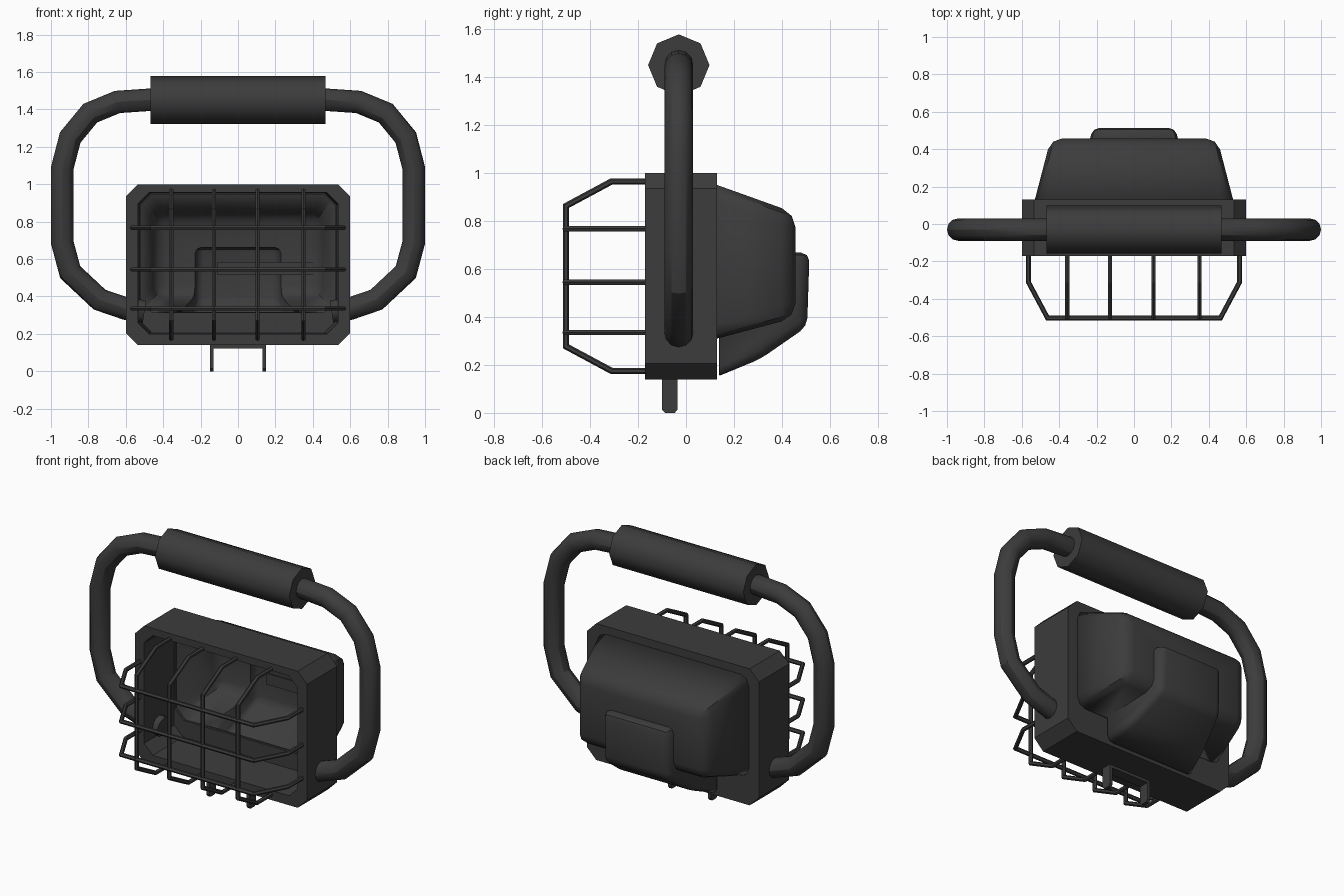
import bpy, bmesh, math
from mathutils import Vector

cube = bpy.data.objects.get("Cube")
if cube:
    bpy.data.objects.remove(cube)

dark = bpy.data.materials.new("dark_grey")
dark.use_nodes = True
dark.diffuse_color = (0.045, 0.045, 0.045, 1)
dark.node_tree.nodes["Principled BSDF"].inputs["Base Color"].default_value = dark.diffuse_color


def finish(name, bm, angle=None):
    """Turn a bmesh into a named object, smooth below the given angle."""
    bmesh.ops.recalc_face_normals(bm, faces=bm.faces)
    mesh = bpy.data.meshes.new(name)
    bm.to_mesh(mesh)
    bm.free()
    mesh.materials.clear()
    mesh.materials.append(dark)
    obj = bpy.data.objects.new(name, mesh)
    bpy.context.collection.objects.link(obj)
    if angle:
        smooth(obj, angle)
    return obj


def smooth(obj, angle):
    bpy.ops.object.select_all(action='DESELECT')
    obj.select_set(True)
    bpy.context.view_layer.objects.active = obj
    bpy.ops.object.shade_smooth_by_angle(angle=math.radians(angle))


def loft(bm, rings, caps=True, loop=False):
    """Skin rings of points with quads."""
    rows = [[bm.verts.new(p) for p in ring] for ring in rings]
    pairs = list(zip(rows, rows[1:]))
    if loop:
        pairs.append((rows[-1], rows[0]))
    for a, b in pairs:
        for i in range(len(a)):
            j = (i + 1) % len(a)
            bm.faces.new((a[i], a[j], b[j], b[i]))
    if caps:
        bm.faces.new(rows[0])
        bm.faces.new(rows[-1])


def tube(name, path, normal, radius, sides, turn=0.0, angle=None):
    """Round bar with mitred corners along a flat path."""
    pts = [Vector(p) for p in path]
    n = Vector(normal)
    rings = []
    for i, p in enumerate(pts):
        a = (p - pts[i - 1]).normalized() if i else (pts[1] - p).normalized()
        b = (pts[i + 1] - p).normalized() if i < len(pts) - 1 else a
        t = (a + b).normalized()
        side = n.cross(t) / t.dot(a)
        ring = []
        for k in range(sides):
            ang = 2 * math.pi * k / sides + turn
            ring.append(p + radius * (side * math.cos(ang) + n * math.sin(ang)))
        rings.append(ring)
    bm = bmesh.new()
    loft(bm, rings)
    return finish(name, bm, angle)


def chamfered(y, hw, low, high, c):
    """Rectangle with cut corners, facing along y."""
    return [(-hw + c, y, low), (hw - c, y, low), (hw, y, low + c), (hw, y, high - c),
            (hw - c, y, high), (-hw + c, y, high), (-hw, y, high - c), (-hw, y, low + c)]


def block(name, x, y, z):
    bm = bmesh.new()
    loft(bm, [[(x[0], y[0], h), (x[1], y[0], h), (x[1], y[1], h), (x[0], y[1], h)] for h in z])
    return finish(name, bm)


def soften(bm, width):
    """Round every edge that does not lie on the open front."""
    edges = [e for e in bm.edges if max(v.co.y for v in e.verts) > 0.15]
    bmesh.ops.bevel(bm, geom=edges, offset=width, segments=2, profile=0.5,
                    affect='EDGES', clamp_overlap=True)


# Deep front frame with a hole in its back wall
FRONT, BACK = -0.17, 0.13
bm = bmesh.new()
loft(bm, [chamfered(BACK, 0.52, 0.315, 0.945, 0.06), chamfered(BACK, 0.6, 0.14, 1.0, 0.065),
          chamfered(FRONT, 0.6, 0.14, 1.0, 0.065), chamfered(FRONT, 0.535, 0.2, 0.955, 0.06),
          chamfered(BACK - 0.015, 0.525, 0.21, 0.95, 0.06),
          chamfered(BACK - 0.015, 0.52, 0.315, 0.945, 0.06)], caps=False, loop=True)
finish("frame", bm)

# Tapered rear housing
bm = bmesh.new()
loft(bm, [[(-hw, y, lo), (hw, y, lo), (hw, y, hi), (-hw, y, hi)]
          for y, hw, lo, hi in ((BACK, 0.53, 0.31, 0.95), (0.457, 0.445, 0.397, 0.833))])
soften(bm, 0.06)
housing = finish("rear_housing", bm)

# Junction box low on the back, flaring toward the frame
bm = bmesh.new()
side = [(0.14, 0.155), (0.31, 0.225), (0.505, 0.36), (0.515, 0.668), (0.14, 0.668)]
loft(bm, [[(s * (0.22 + 0.25 * (0.515 - y)), y, z) for y, z in side] for s in (-1, 1)])
soften(bm, 0.035)
box = finish("junction_box", bm)

# Merge the two and open them toward the front
mod = housing.modifiers.new("join", 'BOOLEAN')
mod.operation = 'UNION'
mod.solver = 'EXACT'
mod.object = box
bpy.context.view_layer.update()
merged = housing.evaluated_get(bpy.context.evaluated_depsgraph_get())
bm = bmesh.new()
bm.from_mesh(merged.to_mesh())
bm.normal_update()
gone = [f for f in bm.faces if f.normal.y < -0.95 and f.calc_center_median().y < 0.15]
bmesh.ops.delete(bm, geom=gone, context='FACES')
for f in bm.faces:
    f.material_index = 0
bpy.data.objects.remove(housing)
bpy.data.objects.remove(box)
housing = finish("rear_housing", bm, 40)
shell = housing.modifiers.new("wall", 'SOLIDIFY')
shell.thickness = 0.008
shell.offset = -1

# Lamp strip inside the housing
block("lamp_strip", (-0.11, 0.41), (0.435, 0.444), (0.515, 0.585))

# Carrying handle, one side mirrored to the other
HY = -0.03
half = [(0.5, 0.32), (0.6, 0.335), (0.74, 0.383), (0.897, 0.53), (0.94, 0.69), (0.94, 1.085),
        (0.897, 1.25), (0.79, 1.38), (0.645, 1.44), (0.47, 1.452)]
path = [(x, HY, z) for x, z in half] + [(-x, HY, z) for x, z in reversed(half)]
tube("handle", path, (0, 1, 0), 0.06, 12, angle=30)
tube("grip", [(-0.468, HY, 1.45), (0.468, HY, 1.45)], (0, 1, 0), 0.128, 8, angle=50)

# Wire guard
upright = [(FRONT + 0.02, 0.965), (-0.31, 0.965), (-0.5, 0.863),
           (-0.5, 0.277), (-0.31, 0.175), (FRONT + 0.02, 0.175)]
for i, x in enumerate((-0.357, -0.128, 0.105, 0.35)):
    tube(f"guard_upright_{i + 1}", [(x, y, z) for y, z in upright], (1, 0, 0), 0.013, 6)
bend = [(0.565, FRONT + 0.02), (0.565, -0.31), (0.462, -0.503)]
bend += [(-x, y) for x, y in reversed(bend)]
for i, z in enumerate((0.335, 0.545, 0.768)):
    tube(f"guard_rail_{i + 1}", [(x, y, z) for x, y in bend], (0, 0, 1), 0.013, 6)

# Mounting bracket under the frame
block("bracket_bar", (-0.15, 0.15), (-0.1, -0.035), (0.122, 0.141))
foot = [(-0.1, 0.13), (-0.1, 0.014), (-0.088, 0), (-0.047, 0), (-0.035, 0.014), (-0.035, 0.13)]
for name, s in (("left", 1), ("right", -1)):
    bm = bmesh.new()
    loft(bm, [[(s * x, y, z) for y, z in foot] for x in (0.13, 0.15)])
    finish(f"bracket_leg_{name}", bm)
